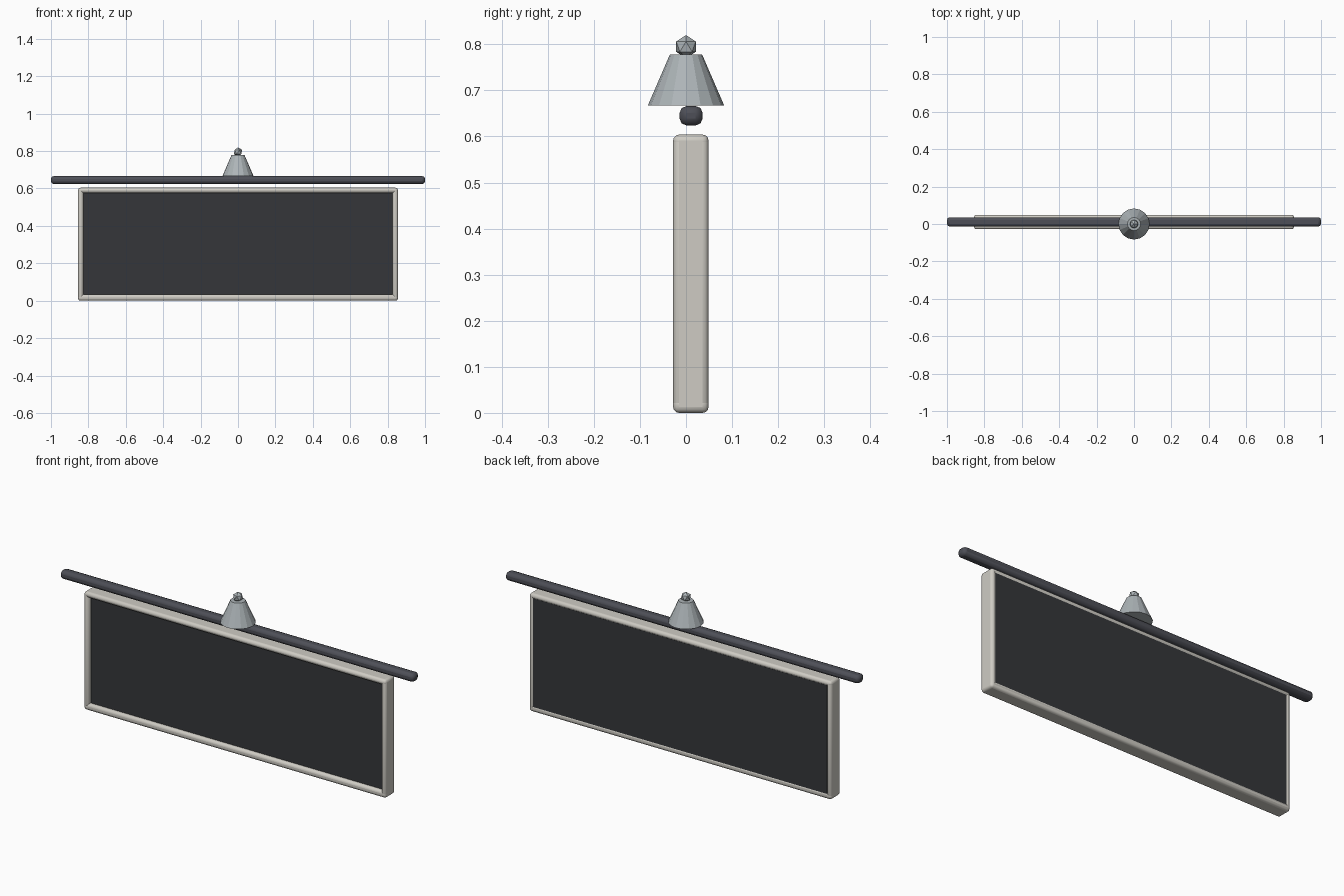
import bpy

if "Cube" in bpy.data.objects:
    bpy.data.objects.remove(bpy.data.objects["Cube"])


def material(name, rgb):
    m = bpy.data.materials.new(name)
    m.diffuse_color = (*rgb, 1)
    m.use_nodes = True
    m.node_tree.nodes["Principled BSDF"].inputs["Base Color"].default_value = m.diffuse_color
    return m


cream = material("cream", (0.62, 0.60, 0.55))
black = material("black", (0.035, 0.037, 0.042))
slate = material("slate", (0.075, 0.078, 0.095))
steel = material("steel", (0.42, 0.46, 0.48))


def block(name, lo, hi, mat, bevel=0, segments=3):
    """Box between two corners, with optional rounded edges."""
    bpy.ops.mesh.primitive_cube_add(size=1, location=[(a + b) / 2 for a, b in zip(lo, hi)])
    ob = bpy.context.object
    ob.name = name
    ob.scale = [b - a for a, b in zip(lo, hi)]
    bpy.ops.object.transform_apply(location=False, rotation=False, scale=True)
    ob.data.materials.append(mat)
    if bevel:
        mod = ob.modifiers.new("rounding", 'BEVEL')
        mod.width = bevel
        mod.segments = segments
        bpy.ops.object.shade_smooth_by_angle()
    return ob


# Rounded frame around the board
W, H, Y0, Y1 = 0.855, 0.604, -0.028, 0.049
block("frame_bottom", (-W, Y0, 0), (W, Y1, 0.034), cream, 0.013)
block("frame_top", (-W, Y0, H - 0.028), (W, Y1, H), cream, 0.013)
for side, x in (("left", -W), ("right", W - 0.028)):
    block("frame_" + side, (x, Y0, 0.002), (x + 0.028, Y1, H - 0.002), cream, 0.013)

# Dark board: recessed in front, nearly flush at the back
block("board", (-0.832, -0.009, 0.025), (0.832, 0.0475, 0.582), black)

# Long rod above the frame
block("rod", (-1, -0.014, 0.624), (1, 0.036, 0.666), slate, 0.015, 2)

# Faceted cone on the rod
bpy.ops.mesh.primitive_cone_add(vertices=16, radius1=0.083, radius2=0.035,
                                depth=0.111, location=(0, 0, 0.7225))
cone = bpy.context.object
cone.name = "cone_cap"
cone.data.materials.append(steel)

# Small faceted finial
bpy.ops.mesh.primitive_ico_sphere_add(subdivisions=1, radius=0.025, location=(0, 0, 0.795))
finial = bpy.context.object
finial.name = "finial"
finial.data.materials.append(steel)
